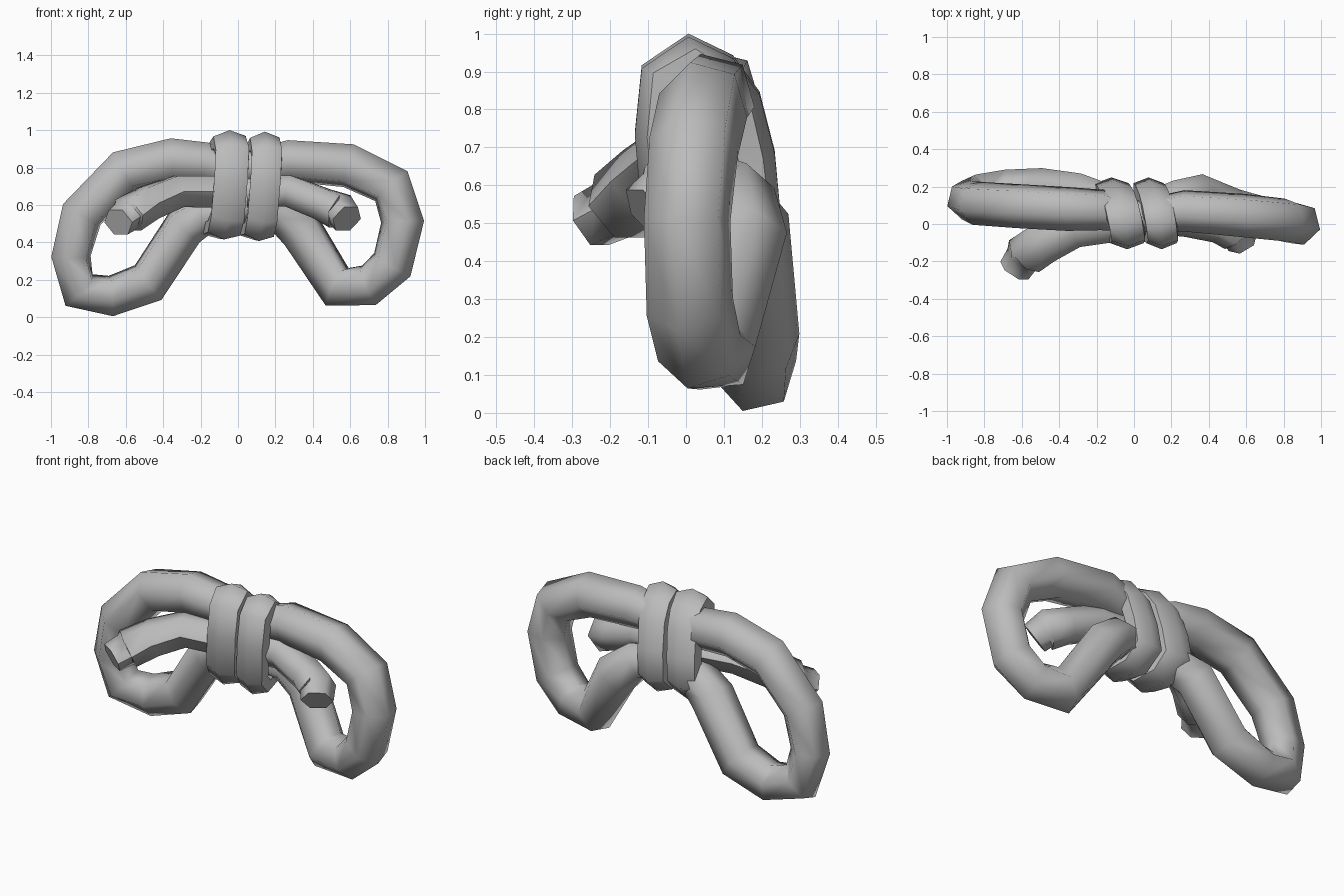
import bpy, bmesh, math
from mathutils import Vector

if "Cube" in bpy.data.objects:
    bpy.data.objects.remove(bpy.data.objects["Cube"])

rope = bpy.data.materials.new("rope grey")
rope.diffuse_color = (0.5, 0.5, 0.5, 1)
rope.use_nodes = True
rope.node_tree.nodes["Principled BSDF"].inputs["Base Color"].default_value = rope.diffuse_color


def tube(name, path, ref, wide, thick, sides=6, closed=False, scales=None, turn=0.0):
    """Sweep a polygon along a path; 'thick' lies in the bend plane, 'wide' along ref."""
    pts = [Vector(p) for p in path]
    n = len(pts)
    bm = bmesh.new()
    rings = []
    for i, p in enumerate(pts):
        a = pts[(i - 1) % n] if closed or i > 0 else p
        b = pts[(i + 1) % n] if closed or i < n - 1 else p
        t = ((p - a).normalized() + (b - p).normalized()).normalized()
        side = t.cross(Vector(ref)).normalized()
        up = side.cross(t).normalized()
        s = scales[i] if scales else 1
        ring = []
        for k in range(sides):
            ang = 2 * math.pi * k / sides + math.radians(turn)
            ring.append(bm.verts.new(p + s * (side * math.cos(ang) * thick + up * math.sin(ang) * wide)))
        rings.append(ring)
    for i in range(n if closed else n - 1):
        r, q = rings[i], rings[(i + 1) % n]
        for k in range(sides):
            m = (k + 1) % sides
            bm.faces.new((r[k], r[m], q[m], q[k]))
    if not closed:
        bm.faces.new(rings[0])
        bm.faces.new(rings[-1])
    bmesh.ops.recalc_face_normals(bm, faces=bm.faces)
    me = bpy.data.meshes.new(name)
    bm.to_mesh(me)
    bm.free()
    me.materials.append(rope)
    ob = bpy.data.objects.new(name, me)
    bpy.context.collection.objects.link(ob)
    bpy.ops.object.select_all(action='DESELECT')
    ob.select_set(True)
    bpy.context.view_layer.objects.active = ob
    bpy.ops.object.shade_smooth_by_angle(angle=math.radians(64))
    return ob


# Bow loops, squeezed where they enter the knot
tube("left_loop", [
    (0.0, 0.04, 0.79), (-0.17, 0.075, 0.825), (-0.35, 0.08, 0.84), (-0.61, 0.095, 0.78),
    (-0.835, 0.11, 0.55), (-0.893, 0.127, 0.325), (-0.85, 0.155, 0.145),
    (-0.68, 0.182, 0.113), (-0.48, 0.182, 0.185), (-0.28, 0.155, 0.49), (-0.17, 0.12, 0.55),
    (0.0, 0.06, 0.58)],
    (0, 1, 0), 0.12, 0.122, turn=17,
    scales=[0.7, 0.93, 1, 1, 0.98, 0.9, 0.95, 0.93, 1, 1, 0.9, 0.7])
tube("right_loop", [
    (0.0, 0.04, 0.79), (0.27, 0.07, 0.835), (0.59, 0.045, 0.81), (0.82, 0.02, 0.70),
    (0.88, 0.003, 0.51), (0.825, 0.01, 0.28), (0.70, 0.035, 0.17),
    (0.53, 0.07, 0.162), (0.34, 0.15, 0.46), (0.22, 0.13, 0.56), (0.0, 0.06, 0.60)],
    (0, 1, 0), 0.12, 0.122, turn=-16,
    scales=[0.7, 0.95, 1, 1, 0.98, 0.98, 0.95, 1, 1, 0.9, 0.7])

# Loose ends, each with a narrower cut tip
tube("left_tail", [
    (-0.05, 0.02, 0.67), (-0.32, -0.02, 0.672), (-0.48, -0.1, 0.61), (-0.588, -0.172, 0.545),
    (-0.598, -0.185, 0.538), (-0.64, -0.25, 0.507)],
    (0, 0, 1), 0.098, 0.108, scales=[1, 1, 1.05, 1.08, 0.88, 0.82])
tube("right_tail", [
    (0.05, 0.04, 0.67), (0.27, 0.03, 0.675), (0.45, -0.005, 0.605), (0.545, -0.045, 0.565),
    (0.555, -0.055, 0.56), (0.582, -0.1, 0.525)],
    (0, 0, 1), 0.097, 0.097, scales=[1, 1, 1, 1.1, 0.95, 0.9])

# Two slanted wraps round the knot
outline = [(-0.06, 0.885), (0.01, 0.935), (0.08, 0.895), (0.135, 0.82), (0.17, 0.68),
           (0.188, 0.55), (0.11, 0.48), (0.0, 0.475), (-0.055, 0.54), (-0.07, 0.74)]
for name, cx, wide, drop, slant in (("left_wrap", -0.075, 0.103, 0, 0.27),
                                    ("right_wrap", 0.116, 0.093, 0.008, 0.22)):
    tube(name, [(cx + 0.07 * (z - 0.7) - slant * (y - 0.06), y, z - drop) for y, z in outline],
         (1, 0, 0), wide, 0.065, closed=True)
